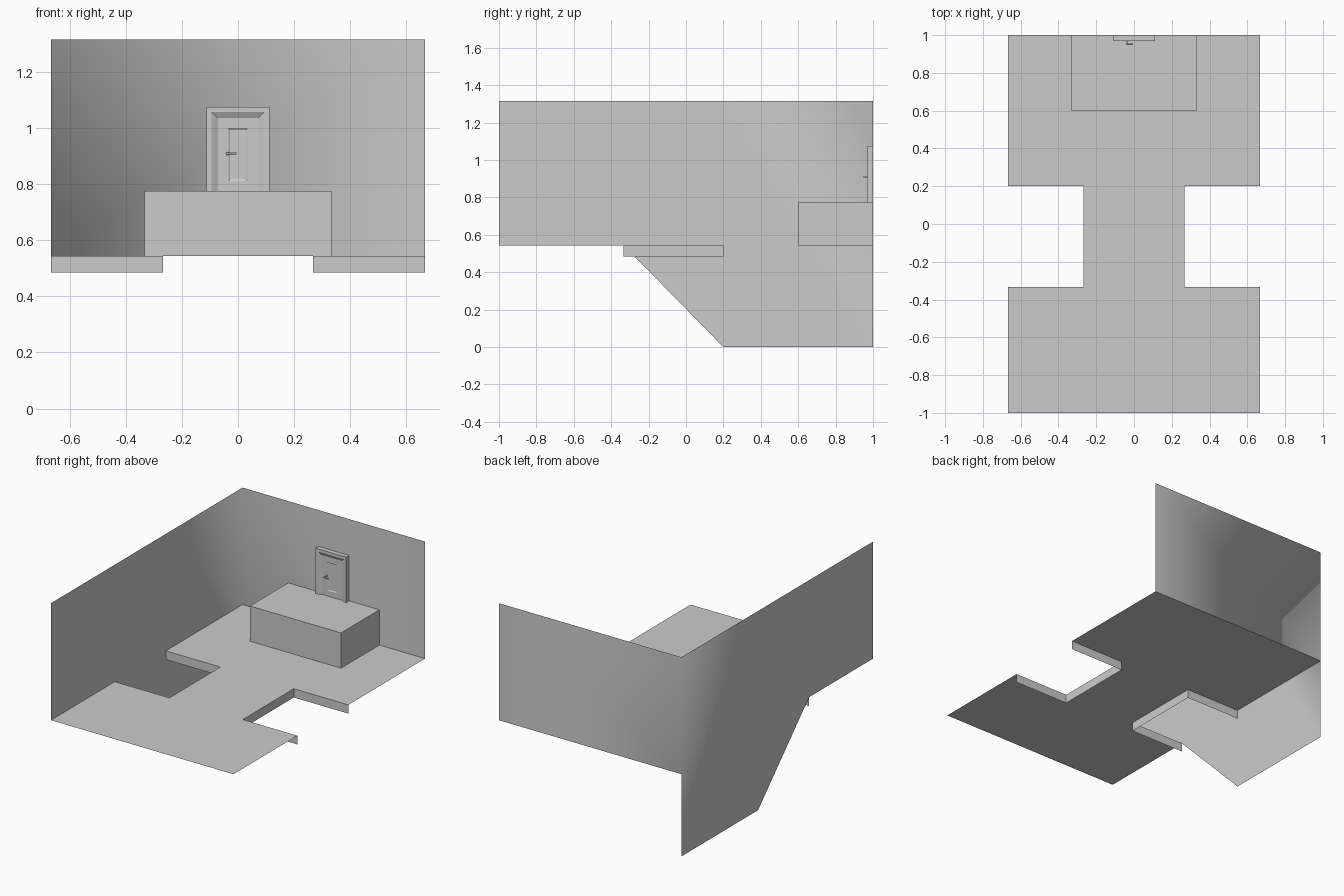
import bpy, bmesh
from mathutils import Matrix

if "Cube" in bpy.data.objects:
    bpy.data.objects.remove(bpy.data.objects["Cube"])

W, FLOOR, TOP = 0.667, 0.543, 1.316      # half width, floor height, wall top
NX, NY0, NY1, SKIRT = 0.268, -0.333, 0.2, 0.485
STAGE = 0.776


def make(name, verts, faces, smooth=False):
    me = bpy.data.meshes.new(name)
    me.from_pydata(verts, [], faces)
    ob = bpy.data.objects.new(name, me)
    bpy.context.collection.objects.link(ob)
    for p in me.polygons:
        p.use_smooth = smooth
    return ob


# Floor with two side notches
right = [(W, -1), (W, NY0), (NX, NY0), (NX, NY1), (W, NY1), (W, 1)]
outline = right + [(-x, y) for x, y in reversed(right)]
make("floor", [(x, y, FLOOR) for x, y in outline], [list(range(len(outline)))])

# Skirts hanging around each notch
for side, label in ((1, "right"), (-1, "left")):
    path = [(side * x, y) for x, y in right[1:5]]
    verts = [(x, y, z) for z in (FLOOR, SKIRT) for x, y in path]
    faces = [(i, i + 4, i + 5, i + 1) for i in range(3)]
    if side < 0:
        faces = [f[::-1] for f in faces]
    make("notch_skirt_" + label, verts, faces)

# Left and back walls as one smooth-shaded strip, left wall drops below the floor
cols = [(-W, -1, FLOOR), (-W, NY0, FLOOR), (-W, NY1, 0), (-W, 1, 0)]
verts = [(x, y, z) for x, y, b in cols for z in (b, TOP)]
n = len(verts)
verts += [(-W, 1, FLOOR), (W, 1, FLOOR), (W, 1, TOP)]
faces = [(0, 1, 3, 2), (2, 3, 5, 4), (4, 5, 7, n, 6)[:3] + (7, n, 6),
         (n, 7, n + 2, n + 1)]
faces[2] = (4, 5, 7, n, 6)
make("walls", verts, faces, True)

# Stage in front of the back wall
s, y0 = 0.333, 0.6
verts = [(x, y, z) for z in (FLOOR, STAGE) for x, y in ((-s, 1), (-s, y0), (s, y0), (s, 1))]
make("stage", verts, [(0, 1, 5, 4), (1, 2, 6, 5), (2, 3, 7, 6), (4, 5, 6, 7)])

# Door: nested rectangles (half width, bottom, top, depth) from the outer frame to the panel
rings = [(0.112, STAGE, 1.076, 1.0), (0.112, STAGE, 1.076, 0.97),
         (0.094, STAGE, 1.058, 0.97), (0.072, STAGE, 1.036, 0.982),
         (0.034, 0.812, 1.0, 0.982), (0.028, 0.818, 0.994, 0.986)]
verts, faces = [], []
for k, (w, b, t, y) in enumerate(rings):
    verts += [(-w, y, b), (w, y, b), (w, y, t), (-w, y, t)]
    if k:
        o, i = 4 * k - 4, 4 * k
        for j in range(4):
            if j == 0 and k < 4:          # open where the frame meets the stage
                continue
            faces.append((o + j, o + (j + 1) % 4, i + (j + 1) % 4, i + j))
i = 4 * (len(rings) - 1)
faces.append((i, i + 1, i + 2, i + 3))
make("door", verts, faces)


# Door handle: rose, stem and lever
def cylinder(bm, r, length, center, axis):
    rot = Matrix.Rotation(1.5708, 4, axis)
    bmesh.ops.create_cone(bm, cap_ends=True, segments=12, radius1=r, radius2=r,
                          depth=length, matrix=Matrix.Translation(center) @ rot)


bm = bmesh.new()
cylinder(bm, 0.007, 0.006, (-0.037, 0.979, 0.909), 'X')
cylinder(bm, 0.0035, 0.032, (-0.037, 0.964, 0.909), 'X')
cylinder(bm, 0.004, 0.036, (-0.023, 0.951, 0.909), 'Y')
handle = make("door_handle", [], [])
bm.to_mesh(handle.data)
bm.free()
bpy.context.view_layer.objects.active = handle
handle.select_set(True)
bpy.ops.object.shade_smooth_by_angle()
